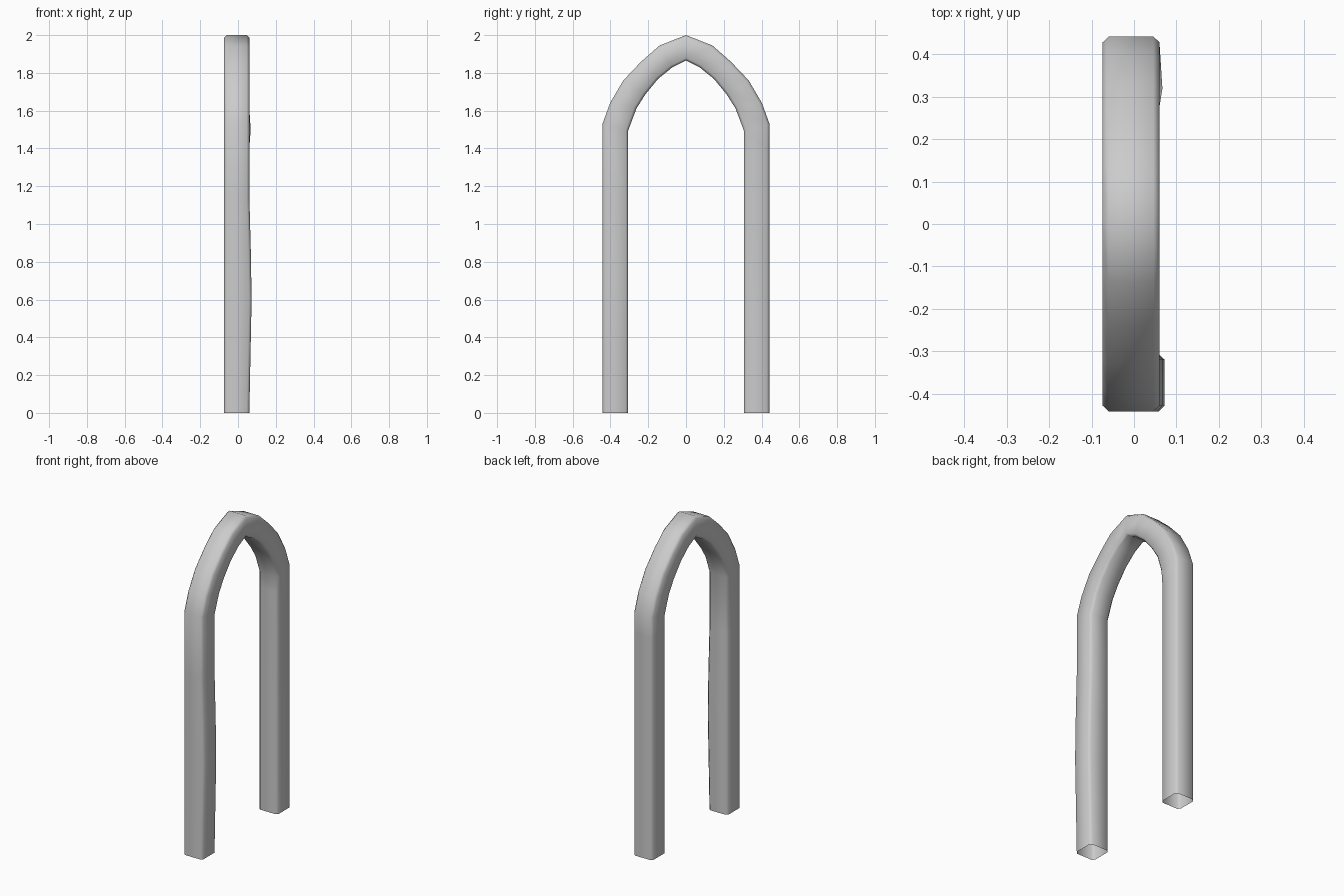
import bpy, bmesh, math
from mathutils import Vector

cube = bpy.data.objects.get("Cube")
if cube:
    bpy.data.objects.remove(cube, do_unlink=True)

grey = bpy.data.materials.new("plain grey")
grey.use_nodes = True
colour = (0.6, 0.6, 0.6, 1)
grey.diffuse_color = colour
grey.node_tree.nodes["Principled BSDF"].inputs["Base Color"].default_value = colour

# Half of the pointed arch: (inner y, inner z, outer y, outer z)
HALF = [(0.306, 1.495, 0.442, 1.53), (0.262, 1.612, 0.402, 1.64),
        (0.216, 1.685, 0.332, 1.76), (0.148, 1.768, 0.237, 1.86),
        (0.074, 1.828, 0.140, 1.945)]
APEX = (0, 1.866, 0, 2.0)
X0, X1, CUT = -0.074, 0.06, 0.014

# Stations along the legs: (height, outward swelling of the +x side)
FRONT_LEG = [(0, 0), (0.3, 0.006), (0.6, 0.012), (0.85, 0.008), (1.15, 0)]
BACK_LEG = [(0, 0), (1.4, 0)]


def leg(stations, side):
    return [((side * 0.306, z, side * 0.442, z), swell) for z, swell in stations]


def arch(side):
    return [((side * a, b, side * c, d), 0) for a, b, c, d in HALF]


stations = (leg(FRONT_LEG, -1) + arch(-1) + [(APEX, 0)]
            + arch(1)[::-1] + leg(BACK_LEG, 1)[::-1])


def section(bm, station, swell):
    """One chamfered square ring between the inner and outer outline."""
    a, b, c, d = station
    inner, outer = Vector((0, a, b)), Vector((0, c, d))
    t = 0.1
    ring = []
    for x, f in [(X0, t), (X0 + CUT, 0), (X1 - CUT, 0), (X1, t),
                 (X1, 1 - t), (X1 - CUT, 1), (X0 + CUT, 1), (X0, 1 - t)]:
        p = inner.lerp(outer, f)
        p.x = x + (swell if x > 0 else 0)
        ring.append(bm.verts.new(p))
    return ring


# Open-ended arch tube
bm = bmesh.new()
rings = [section(bm, s, w) for s, w in stations]
for r, s in zip(rings, rings[1:]):
    for i in range(len(r)):
        j = (i + 1) % len(r)
        bm.faces.new((r[i], r[j], s[j], s[i]))

# Slight swelling where the back leg meets the arch
for v in rings[-3]:
    if v.co.x > 0 and abs(v.co.y) < 0.4:
        v.co.x += 0.007
bmesh.ops.recalc_face_normals(bm, faces=bm.faces)
# Make the tube's outside face outward
bm.faces.ensure_lookup_table()
side_face = max(bm.faces, key=lambda f: f.calc_center_median().x)
if side_face.normal.x < 0:
    bmesh.ops.reverse_faces(bm, faces=bm.faces)

mesh = bpy.data.meshes.new("pointed_arch")
bm.to_mesh(mesh)
bm.free()
mesh.materials.append(grey)
obj = bpy.data.objects.new("pointed_arch", mesh)
bpy.context.collection.objects.link(obj)
bpy.context.view_layer.objects.active = obj
obj.select_set(True)
bpy.ops.object.shade_smooth_by_angle(angle=math.radians(65))
